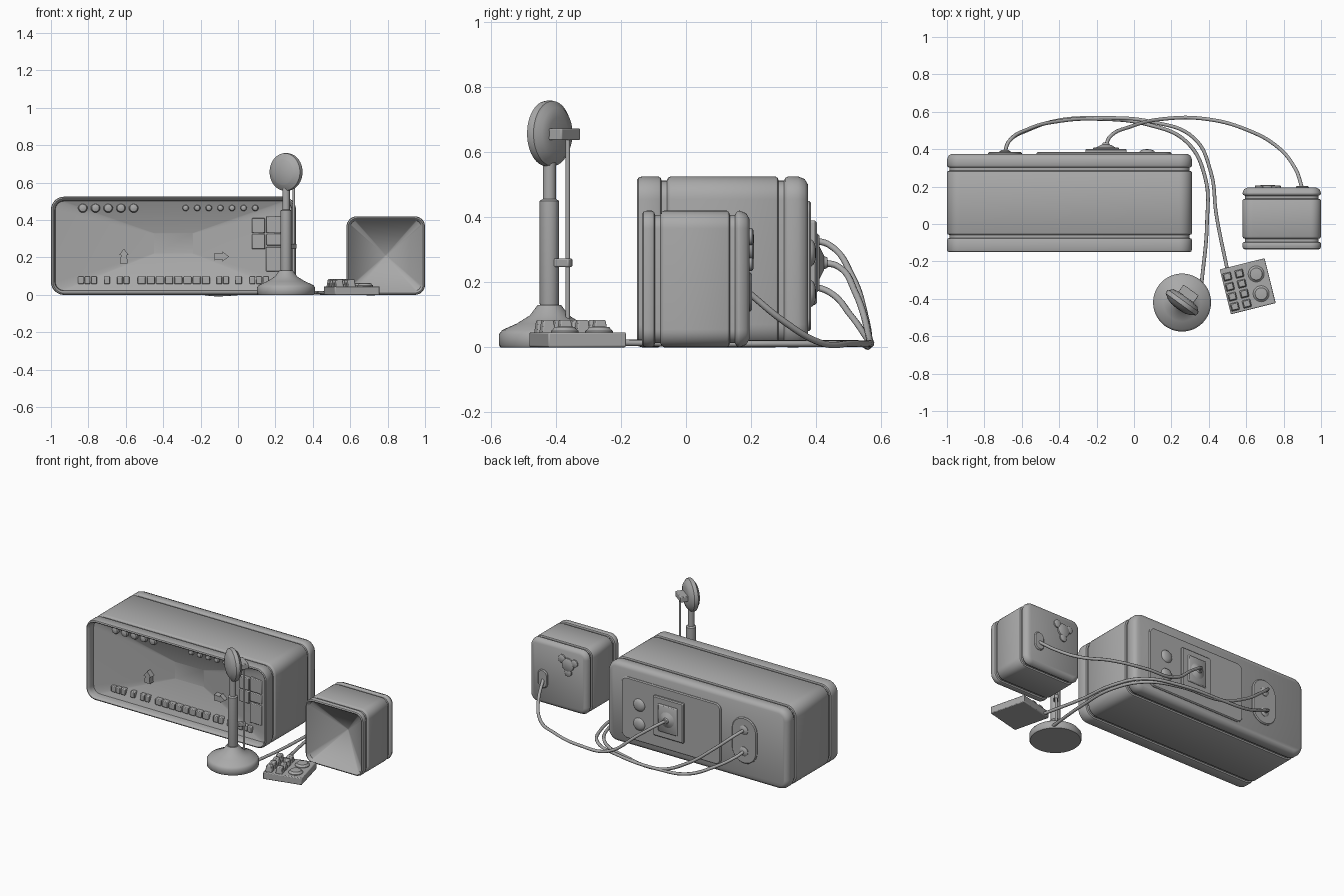
import bpy, bmesh, math
from mathutils import Vector, Matrix

old = bpy.data.objects.get("Cube")
if old:
    bpy.data.objects.remove(old)

GREY = (0.4, 0.4, 0.4, 1)
mat = bpy.data.materials.new("neutral grey")
mat.use_nodes = True
mat.diffuse_color = GREY
mat.node_tree.nodes["Principled BSDF"].inputs["Base Color"].default_value = GREY
made = []


def add_object(name, data):
    ob = bpy.data.objects.new(name, data)
    bpy.context.collection.objects.link(ob)
    data.materials.append(mat)
    made.append(ob)
    return ob


def loft(name, rings, matrix=Matrix()):
    """Skin a stack of equal rings and cap both ends."""
    bm = bmesh.new()
    loops = [[bm.verts.new(matrix @ Vector(p)) for p in ring] for ring in rings]
    n = len(loops[0])
    for a, b in zip(loops, loops[1:]):
        for i in range(n):
            bm.faces.new((a[i], a[(i + 1) % n], b[(i + 1) % n], b[i]))
    bm.faces.new(loops[0])
    bm.faces.new(loops[-1])
    bmesh.ops.recalc_face_normals(bm, faces=bm.faces)
    me = bpy.data.meshes.new(name)
    bm.to_mesh(me)
    bm.free()
    return add_object(name, me)


def rounded_rect(x0, x1, z0, z1, r, y, n=8):
    pts = []
    corners = ((x1 - r, z1 - r), (x0 + r, z1 - r), (x0 + r, z0 + r), (x1 - r, z0 + r))
    for k, (cx, cz) in enumerate(corners):
        for i in range(n + 1):
            a = math.pi / 2 * (k + i / n)
            pts.append((cx + r * math.cos(a), y, cz + r * math.sin(a)))
    return pts


def inset_rect(box, r, inset, y):
    x0, x1, z0, z1 = box
    return rounded_rect(x0 + inset, x1 - inset, z0 + inset, z1 - inset, max(r - inset, 0.004), y)


def lathe(name, profile, matrix, n=32):
    """Turn (radius, height) pairs about local z."""
    turn = [2 * math.pi * i / n for i in range(n)]
    return loft(name, [[(r * math.cos(a), r * math.sin(a), h) for a in turn] for r, h in profile], matrix)


def block(name, centre, size, matrix=Matrix(), bevel=0.004, taper=1.0):
    """Bevelled box, optionally narrower at the top."""
    hx, hy, hz = (s / 2 for s in size)
    rings = [[(sx * hx * t, sy * hy * t, z) for sx, sy in ((1, 1), (-1, 1), (-1, -1), (1, -1))]
             for z, t in ((-hz, 1), (hz, taper))]
    ob = loft(name, rings, matrix @ Matrix.Translation(centre))
    mod = ob.modifiers.new("soft edges", 'BEVEL')
    mod.width, mod.segments = bevel, 2
    return ob


def facing(x, y, z, front=True):
    turn = math.pi / 2 if front else -math.pi / 2
    return Matrix.Translation((x, y, z)) @ Matrix.Rotation(turn, 4, 'X')


def plate(name, box, r, y, depth, bevel=0.006):
    """Raised rounded plate on a rear face."""
    return loft(name, [inset_rect(box, r, i, yy) for i, yy in
                       ((0, y - 0.01), (0, y + depth - bevel), (bevel, y + depth))])


def cabinet(name, box, r, front, back, grooves, mouth):
    """Grooved rounded shell whose front opens into a sunken mouth."""
    outline = [(0.022, front + 0.02), (0.016, front + 0.004), (0.01, front), (0.003, front + 0.004), (0, front + 0.015)]
    for g in grooves:
        outline += [(0, g - 0.02), (0.004, g - 0.013), (0.013, g - 0.01),
                    (0.013, g + 0.006), (0.004, g + 0.01), (0, g + 0.018)]
    outline += [(0, back - 0.03), (0.008, back - 0.01), (0.025, back)]
    return loft(name, mouth + [inset_rect(box, r, i, y) for i, y in outline])


# Main cabinet with a shallow funnel panel
main = (-1, 0.31, 0, 0.525)
cabinet("main_cabinet", main, 0.07, -0.15, 0.375, (-0.065, 0.295),
        [rounded_rect(-0.45, -0.24, 0.22, 0.33, 0.004, -0.01), inset_rect(main, 0.07, 0.024, -0.1)])

# Speaker with a pyramid horn
box = (0.58, 1, 0, 0.42)
cabinet("speaker_cabinet", box, 0.055, -0.135, 0.195, (-0.085, 0.145),
        [rounded_rect(0.785, 0.795, 0.205, 0.215, 0.004, 0.01)])

# Panel keys, grouped in runs of (first x, count, spacing, width)
runs = ((-0.84, 3, 0.035, 0.03), (-0.7, 1, 0, 0.03), (-0.632, 2, 0.036, 0.03), (-0.515, 8, 0.049, 0.042),
        (-0.1, 2, 0.036, 0.03), (0.003, 1, 0, 0.035), (0.077, 3, 0.036, 0.03))
for x, count, step, width in runs:
    for i in range(count):
        block("panel_key", (x + i * step, -0.07, 0.078), (width, 0.05, 0.04))

# Panel round knobs
for x, count, step, r in ((-0.83, 5, 0.068, 0.025), (-0.28, 7, 0.062, 0.017)):
    for i in range(count):
        lathe("panel_knob", ((r, -0.03), (r, 0.015), (r * 0.8, 0.024), (r * 0.3, 0.028)),
              facing(x + i * step, -0.07, 0.465), 20)

# Pointer knobs
arrow = ((0, 0.042), (0.026, 0.008), (0.016, 0.008), (0.02, -0.036), (-0.02, -0.036), (-0.016, 0.008), (-0.026, 0.008))
for x, z, angle in ((-0.61, 0.205, 0), (-0.09, 0.205, -math.pi / 2)):
    place = facing(x, -0.04, z) @ Matrix.Rotation(angle, 4, 'Z')
    loft("pointer_knob", [[(u, v, h) for u, v in arrow] for h in (-0.02, 0.03)], place)

# Stacked modules at the end of the panel
for x, z, w, h in ((0.195, 0.375, 0.085, 0.09), (0.195, 0.295, 0.085, 0.06), (0.195, 0.19, 0.09, 0.13),
                   (0.11, 0.37, 0.07, 0.08), (0.11, 0.285, 0.07, 0.08)):
    block("panel_module", (x, -0.065, z), (w, 0.06, h))

# Rear fittings of the main cabinet
plate("rear_panel", (-0.52, 0.2, 0.05, 0.45), 0.04, 0.375, 0.01)
plate("rear_square_plate", (-0.26, -0.04, 0.13, 0.39), 0.008, 0.38, 0.022)
plate("rear_square_inset", (-0.22, -0.08, 0.17, 0.35), 0.006, 0.4, 0.01)
lathe("rear_socket", ((0.05, -0.01), (0.05, 0.01), (0.035, 0.018), (0.02, 0.025), (0.016, 0.035)),
      facing(-0.15, 0.4, 0.26, False))
plate("rear_oval_plate", (-0.78, -0.6, 0.11, 0.41), 0.088, 0.375, 0.01)
for z in (0.33, 0.19):
    lathe("oval_socket", ((0.03, -0.01), (0.03, 0.008), (0.018, 0.016)), facing(-0.69, 0.38, z, False))
for z in (0.165, 0.29):
    lathe("rear_dome", ((0.042, -0.01), (0.042, 0.004), (0.036, 0.012), (0.022, 0.018), (0.006, 0.02)),
          facing(0.07, 0.38, z, False))

# Rear fittings of the speaker
plate("speaker_outlet", (0.865, 0.935, 0.11, 0.23), 0.033, 0.195, 0.008)
for x, z, r, h in ((0.715, 0.31, 0.042, 0.014), (0.67, 0.33, 0.024, 0.012), (0.76, 0.34, 0.026, 0.012), (0.715, 0.26, 0.025, 0.012)):
    lathe("speaker_lobe", ((r, -0.01), (r, h - 0.004), (r - 0.006, h)), facing(x, 0.195, z, False))

# Microphone stand
stand = Matrix.Translation((0.257, -0.42, 0))
lathe("microphone_base", ((0.15, 0), (0.155, 0.006), (0.155, 0.04), (0.145, 0.053), (0.1, 0.073),
                          (0.06, 0.098), (0.036, 0.13)), stand, 48)
lathe("microphone_stem", ((0.026, 0.12), (0.03, 0.135), (0.03, 0.45), (0.02, 0.456), (0.02, 0.6)), stand, 24)

# Microphone head and rear hook, turned towards the cabinet's right
turned = stand @ Matrix.Rotation(math.radians(-36), 4, 'Z')
head = turned @ Matrix.Translation((0, 0, 0.657)) @ Matrix.Rotation(math.pi / 2, 4, 'X')
lathe("microphone_head", ((0.05, -0.036), (0.08, -0.03), (0.093, -0.016), (0.1, -0.012), (0.102, 0), (0.1, 0.012),
                          (0.09, 0.018), (0.072, 0.03), (0.066, 0.032), (0.045, 0.039), (0.01, 0.042)), head, 48)
block("head_bracket", (0, 0.055, 0.655), (0.1, 0.055, 0.036), turned)
block("stem_clip", (0, 0.035, 0.26), (0.025, 0.09, 0.026), turned)
lathe("hook_rod", ((0.007, 0.07), (0.007, 0.66)), turned @ Matrix.Translation((0, 0.07, 0)), 12)

# Keypad
pad = Matrix.Translation((0.608, -0.333, 0)) @ Matrix.Rotation(math.radians(14), 4, 'Z')
block("keypad_body", (0, 0, 0.023), (0.247, 0.247, 0.046), pad, 0.005)
for row in range(4):
    for u in (-0.093, -0.027):
        block("keypad_button", (u, 0.076 - 0.055 * row, 0.062), (0.046, 0.044, 0.044), pad, 0.004, 0.72)
for v in (0.053, -0.056):
    lathe("keypad_dial", ((0.043, 0.04), (0.043, 0.05), (0.036, 0.055), (0.032, 0.062), (0.01, 0.064)),
          pad @ Matrix.Translation((0.06, v, 0)))

# Cables
cables = {
    "microphone_cable": [(-0.69, 0.385, 0.33), (-0.67, 0.44, 0.315), (-0.56, 0.51, 0.22), (-0.4, 0.55, 0.1),
                         (-0.2, 0.562, 0.012), (0.08, 0.53, 0.012), (0.28, 0.44, 0.012), (0.38, 0.25, 0.012),
                         (0.39, 0, 0.012), (0.36, -0.33, 0.016)],
    "keypad_cable": [(-0.69, 0.385, 0.19), (-0.67, 0.44, 0.17), (-0.56, 0.505, 0.1), (-0.4, 0.555, 0.03),
                     (-0.2, 0.567, 0.011), (0.1, 0.545, 0.011), (0.32, 0.46, 0.011), (0.41, 0.28, 0.011),
                     (0.44, 0.05, 0.011), (0.5, -0.25, 0.015)],
    "speaker_cable": [(-0.15, 0.42, 0.26), (-0.13, 0.465, 0.25), (-0.02, 0.52, 0.17), (0.17, 0.563, 0.03),
                      (0.38, 0.562, 0.012), (0.6, 0.505, 0.012), (0.77, 0.41, 0.015), (0.86, 0.3, 0.08),
                      (0.9, 0.19, 0.17)],
}
for name, path in cables.items():
    cu = bpy.data.curves.new(name, 'CURVE')
    cu.dimensions = '3D'
    cu.bevel_depth, cu.bevel_resolution, cu.resolution_u = 0.01, 2, 8
    cu.use_fill_caps = True
    sp = cu.splines.new('BEZIER')
    sp.bezier_points.add(len(path) - 1)
    for bp, co in zip(sp.bezier_points, path):
        bp.co = co
        bp.handle_left_type = bp.handle_right_type = 'AUTO'
    add_object(name, cu)

# Smooth shading with crisp edges
for ob in bpy.context.selected_objects:
    ob.select_set(False)
for ob in made:
    if ob.type == 'MESH':
        ob.select_set(True)
        bpy.context.view_layer.objects.active = ob
bpy.ops.object.shade_smooth_by_angle(angle=math.radians(40))
